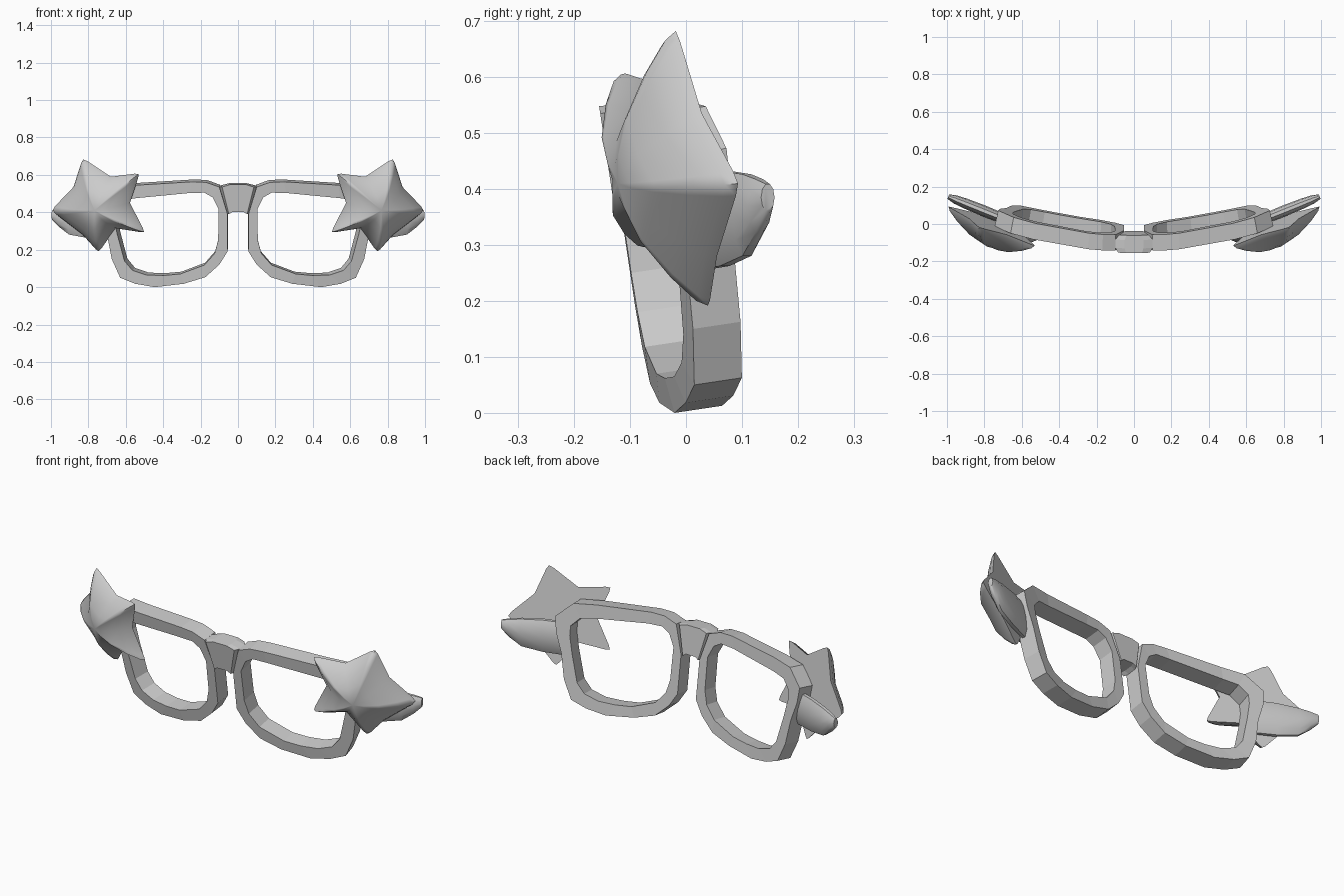
import bpy, bmesh, math
from mathutils import Vector

cube = bpy.data.objects.get("Cube")
if cube:
    bpy.data.objects.remove(cube, do_unlink=True)

grey = bpy.data.materials.new("plain grey")
grey.use_nodes = True
grey.diffuse_color = (0.6, 0.6, 0.6, 1)
grey.node_tree.nodes["Principled BSDF"].inputs["Base Color"].default_value = (0.6, 0.6, 0.6, 1)


def loft(name, rings, cap_start=True, cap_end=True, closed=False, tip=None,
         mirror=True, smooth=None):
    """Skin a list of equal rings, with optional caps, tip point and mirror."""
    bm = bmesh.new()
    loops = [[bm.verts.new(p) for p in ring] for ring in rings]
    n = len(loops[0])
    pairs = list(zip(loops, loops[1:]))
    if closed:
        pairs.append((loops[-1], loops[0]))
    for a, b in pairs:
        for i in range(n):
            j = (i + 1) % n
            bm.faces.new((a[i], a[j], b[j], b[i]))
    if cap_start:
        bm.faces.new(loops[0])
    if tip is not None:
        t = bm.verts.new(tip)
        for i in range(n):
            bm.faces.new((loops[-1][i], loops[-1][(i + 1) % n], t))
    elif cap_end:
        bm.faces.new(loops[-1])
    bmesh.ops.recalc_face_normals(bm, faces=bm.faces)
    mesh = bpy.data.meshes.new(name)
    bm.to_mesh(mesh)
    bm.free()
    mesh.materials.append(grey)
    ob = bpy.data.objects.new(name, mesh)
    bpy.context.collection.objects.link(ob)
    if mirror:
        ob.modifiers.new("mirror", "MIRROR").use_mirror_merge = False
    if smooth:
        bpy.ops.object.select_all(action="DESELECT")
        ob.select_set(True)
        bpy.context.view_layer.objects.active = ob
        bpy.ops.object.shade_smooth_by_angle(angle=math.radians(smooth))
    return ob


def wrap(x, z, depth=0.0):
    """Place a front-view point on the curved, leaning face of the frame."""
    return Vector((x - 0.3 * x * depth, -0.063 + 0.215 * x * x - 0.15 * z + depth,
                   z + 0.15 * depth))


# Lens rims: outer and inner outlines in front view
outer = [(.10, .535), (.17, .56), (.245, .563), (.54, .545), (.66, .535), (.745, .46),
         (.735, .38), (.70, .28), (.675, .15), (.63, .05), (.55, .018), (.445, 0),
         (.29, .018), (.175, .053), (.10, .12), (.056, .19), (.056, .39)]
inner = [(.136, .48), (.18, .505), (.26, .503), (.543, .476), (.62, .465), (.665, .42),
         (.665, .37), (.645, .28), (.607, .14), (.565, .09), (.49, .065), (.40, .062),
         (.31, .07), (.18, .118), (.125, .18), (.106, .25), (.104, .417)]
DEPTH = 0.085
loft("lens_rims",
     [[wrap(x, z, d) for x, z in outline]
      for outline, d in ((outer, 0), (outer, DEPTH), (inner, DEPTH), (inner, 0))],
     cap_start=False, cap_end=False, closed=True)

# Nose bridge: tapered block, narrower at its front and back
half = [(.10, .535), (.05, .548), (-.05, .548), (-.10, .535),
        (-.057, .39), (-.035, .402), (.035, .402), (.057, .39)]
loft("nose_bridge",
     [[(x * s, -0.073 - 0.15 * z + d, z + 0.1 * d) for x, z in half]
      for s, d in ((.85, 0), (1, .025), (1, .07), (.8, .095))], mirror=False)

# Short temple stubs: flattened sections tapering outwards
stub = []
for x, low, high, thick in ((.68, .25, .432, .025), (.80, .258, .437, .028),
                            (.90, .277, .43, .026), (.955, .32, .42, .022),
                            (.993, .36, .41, .012)):
    ring = []
    for k in range(10):
        a = math.tau * k / 10
        ring.append((x - 0.35 * thick * math.cos(a),
                     0.145 + 0.4 * (x - 0.99) + thick * math.cos(a),
                     (low + high) / 2 + (high - low) / 2 * math.sin(a)))
    stub.append(ring)
loft("temple_stubs", stub, smooth=50)

# Puffed stars: rounded tips, flat back, domed front
tips = [(.83, .69), (.525, .61), (.495, .29), (.745, .185), (1.0, .41)]
notches = [(.68, .59), (.578, .45), (.655, .315), (.83, .28), (.88, .535)]
outline = []
for i in range(5):
    t = Vector(tips[i])
    a = t.lerp(Vector(notches[i - 1]), 0.17)
    b = t.lerp(Vector(notches[i]), 0.17)
    outline += [a, t.lerp((a + b) / 2, 0.35), b, Vector(notches[i])]
normal = Vector((.378, -1, -.18)).normalized()
centre = Vector((.725, .43))


def on_star(p, height):
    base = Vector((p.x, 0.085 + 0.378 * (p.x - 0.98) - 0.18 * (p.y - 0.43), p.y))
    return base + normal * height


layers = [(1, 0), (.95, .02), (.75, .058), (.45, .1), (.2, .117)]
loft("stars",
     [[on_star(centre.lerp(p, s), h) for p in outline] for s, h in layers],
     tip=on_star(centre, .12), smooth=60)
